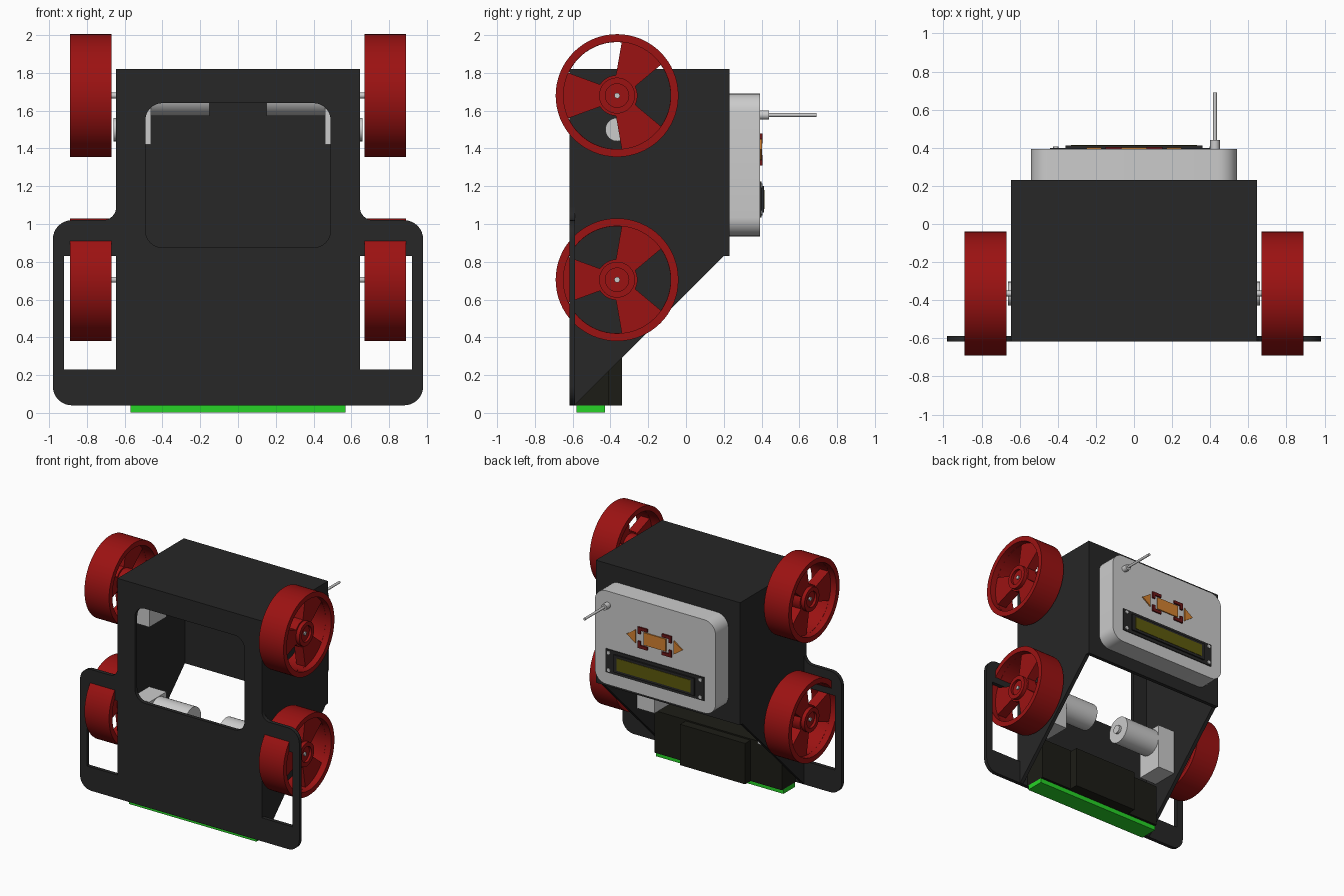
import bpy, bmesh
from math import sin, cos, tan, pi, radians
from mathutils import Matrix, Vector

if "Cube" in bpy.data.objects:
    bpy.data.objects.remove(bpy.data.objects["Cube"])


def material(name, r, g, b):
    m = bpy.data.materials.new(name)
    m.diffuse_color = (r, g, b, 1)
    m.use_nodes = True
    m.node_tree.nodes["Principled BSDF"].inputs["Base Color"].default_value = m.diffuse_color
    return m


BLACK = material("black", .02, .02, .02)
PACK = material("pack_black", .012, .012, .008)
RED = material("red", .33, .006, .006)
DARK_RED = material("dark_red", .15, .008, .008)
GREEN = material("green", .02, .65, .02)
ORANGE = material("orange", .65, .22, .03)
OLIVE = material("olive", .11, .1, .004)


# 2D outlines
def circle(u, v, r, n=48):
    return [(u + r * cos(2 * pi * i / n), v + r * sin(2 * pi * i / n)) for i in range(n)]


def rect(u0, u1, v0, v1):
    return [(u0, v0), (u1, v0), (u1, v1), (u0, v1)]


def rounded(pts, radii, n=8):
    """Fillet every corner of a polygon, convex or concave."""
    out = []
    for i, p in enumerate(pts):
        r = radii[i] if isinstance(radii, (list, tuple)) else radii
        p = Vector(p)
        if r == 0:
            out.append(tuple(p))
            continue
        a = (Vector(pts[i - 1]) - p).normalized()
        b = (Vector(pts[(i + 1) % len(pts)]) - p).normalized()
        half = a.angle(b) / 2
        c = p + (a + b).normalized() * r / sin(half)
        va = p + a * r / tan(half) - c
        turn = va.angle_signed(p + b * r / tan(half) - c)
        for k in range(n + 1):
            t = -turn * k / n
            out.append((c.x + va.x * cos(t) - va.y * sin(t),
                        c.y + va.x * sin(t) + va.y * cos(t)))
    return out


AXES = {"x": Matrix(((0, 0, 1), (1, 0, 0), (0, 1, 0))),     # outline in y, z
        "y": Matrix(((1, 0, 0), (0, 0, -1), (0, 1, 0)))}    # outline in x, z


def slab(name, axis, d0, d1, loops, mat=None):
    """Extrude an outline (later loops are holes) from d0 to d1 along an axis."""
    cu = bpy.data.curves.new(name, "CURVE")
    cu.dimensions, cu.fill_mode, cu.extrude = "2D", "BOTH", abs(d1 - d0) / 2
    for loop in loops:
        sp = cu.splines.new("POLY")
        sp.points.add(len(loop) - 1)
        for pt, (u, v) in zip(sp.points, loop):
            pt.co = (u, v, 0, 1)
        sp.use_cyclic_u = True
    tmp = bpy.data.objects.new(name, cu)
    bpy.context.collection.objects.link(tmp)
    me = bpy.data.meshes.new_from_object(tmp.evaluated_get(bpy.context.evaluated_depsgraph_get()))
    bpy.data.objects.remove(tmp)
    mid = (d0 + d1) / 2
    me.transform(Matrix.Translation((mid, 0, 0) if axis == "x" else (0, mid, 0)) @ AXES[axis].to_4x4())
    bm = bmesh.new()
    bm.from_mesh(me)
    bmesh.ops.remove_doubles(bm, verts=bm.verts, dist=1e-5)
    bmesh.ops.recalc_face_normals(bm, faces=bm.faces)
    bm.to_mesh(me)
    bm.free()
    me.materials.clear()
    if mat:
        me.materials.append(mat)
    ob = bpy.data.objects.new(name, me)
    bpy.context.collection.objects.link(ob)
    bpy.ops.object.select_all(action="DESELECT")
    ob.select_set(True)
    bpy.context.view_layer.objects.active = ob
    bpy.ops.object.shade_smooth_by_angle(angle=radians(30))
    return ob


def join(name, parts):
    bpy.ops.object.select_all(action="DESELECT")
    for p in parts:
        p.select_set(True)
    bpy.context.view_layer.objects.active = parts[0]
    bpy.ops.object.join()
    parts[0].name = name


# Front plate with wheel slots and window
right = [(.98, .04), (.98, 1.02), (.645, 1.02), (.645, 1.82)]
outline = right + [(-x, z) for x, z in reversed(right)]
slab("front_plate", "y", -.617, -.587, [
    rounded(outline, [.1, .1, .07, 0, 0, .07, .1, .1]),
    rounded(rect(-.49, .49, .875, 1.64), .09),
    rect(.645, .92, .23, .83), rect(-.92, -.645, .23, .83)], BLACK)

# Body shell, open along the sloping underside
side = [(-.59, .04), (.2, .83), (.23, .83), (.23, 1.82), (-.59, 1.82)]
for s, tag in ((1, "right"), (-1, "left")):
    slab(tag + "_side_panel", "x", s * .615, s * .645, [side], BLACK)
slab("top_panel", "x", -.616, .616, [rect(-.588, .23, 1.79, 1.82)], BLACK)
slab("back_panel", "x", -.616, .616, [rect(.2, .23, .83, 1.8)], BLACK)

# Wheels, gearboxes and motors
Y = -.365


def spoke_opening(z, mid):
    arc = [(.283, mid - 35 + 70 * k / 12) for k in range(13)]
    arc += [(.108, mid + 27 - 54 * k / 6) for k in range(7)]
    return [(Y + r * cos(radians(a)), z + r * sin(radians(a))) for r, a in arc]


for z, level in ((1.68, "upper"), (.705, "lower")):
    for s, tag in ((1, "right"), (-1, "left")):
        n = f"{level}_{tag}_"
        join(n + "wheel", [
            slab("rim", "x", s * .67, s * .89, [circle(Y, z, .325, 64), circle(Y, z, .284, 64)], RED),
            slab("spokes", "x", s * .76, s * .84,
                 [circle(Y, z, .29, 64)] + [spoke_opening(z, a) for a in (0, 120, 240)], RED),
            slab("hub", "x", s * .69, s * .87, [circle(Y, z, .095), circle(Y, z, .062)], RED),
            slab("hub_core", "x", s * .72, s * .85, [circle(Y, z, .064)], RED)])
        slab(n + "axle", "x", s * .6, s * .86, [circle(Y, z, .015, 16)])
        slab(n + "gearbox", "x", s * .46, s * .615, [rect(Y - .11, Y + .11, z - .26, z + .11)])
        slab(n + "motor", "x", s * .15, s * .47, [circle(Y, z, .108)])
        slab(n + "motor_tip", "x", s * .13, s * .16, [circle(Y, z, .035, 24)])
        if level == "upper":
            slab(n + "gearbox_boss", "x", s * .61, s * .66, [circle(Y, z - .18, .062)])

# Battery pack and bottom sensor strip
slab("battery_pack", "y", -.588, -.41, [rect(-.57, .57, .04, .38)], PACK)
slab("battery_cover", "y", -.42, -.34, [rect(-.29, .29, .04, .37)], PACK)
slab("sensor_strip", "y", -.58, -.43, [rect(-.57, .57, .003, .042)], GREEN)

# Control box and antenna on the back
slab("control_box", "y", .23, .393, [rounded(rect(-.54, .54, .935, 1.69), .1)])
slab("antenna_base", "y", .39, .44, [circle(.425, 1.577, .025, 24)])
slab("antenna_rod", "y", .43, .69, [circle(.425, 1.577, .01, 16)])

# Display
slab("display_board", "y", .39, .4, [rect(-.44, .44, 1.035, 1.225)], BLACK)
slab("display_frame", "y", .4, .412, [rect(-.36, .36, 1.06, 1.2)], BLACK)
slab("display_screen", "y", .41, .415, [rect(-.33, .33, 1.08, 1.18)], OLIVE)
for x in (-.41, .41):
    for z in (1.06, 1.2):
        slab("display_screw", "y", .398, .406, [circle(x, z, .014, 16)])

# Buttons: centre key, corner brackets, arrows
Z = 1.395
slab("centre_button", "y", .39, .402, [rect(-.1, .1, Z - .05, Z + .05)], ORANGE)
for s in (1, -1):
    slab("arrow_button", "y", .39, .402,
         [[(s * .17, Z - .055), (s * .25, Z), (s * .17, Z + .055)]], ORANGE)
    for t in (1, -1):
        ell = [(.065, .085), (.15, .085), (.15, .03), (.125, .03), (.125, .06), (.065, .06)]
        slab("corner_bracket", "y", .39, .405, [[(s * u, Z + t * v) for u, v in ell]], DARK_RED)
